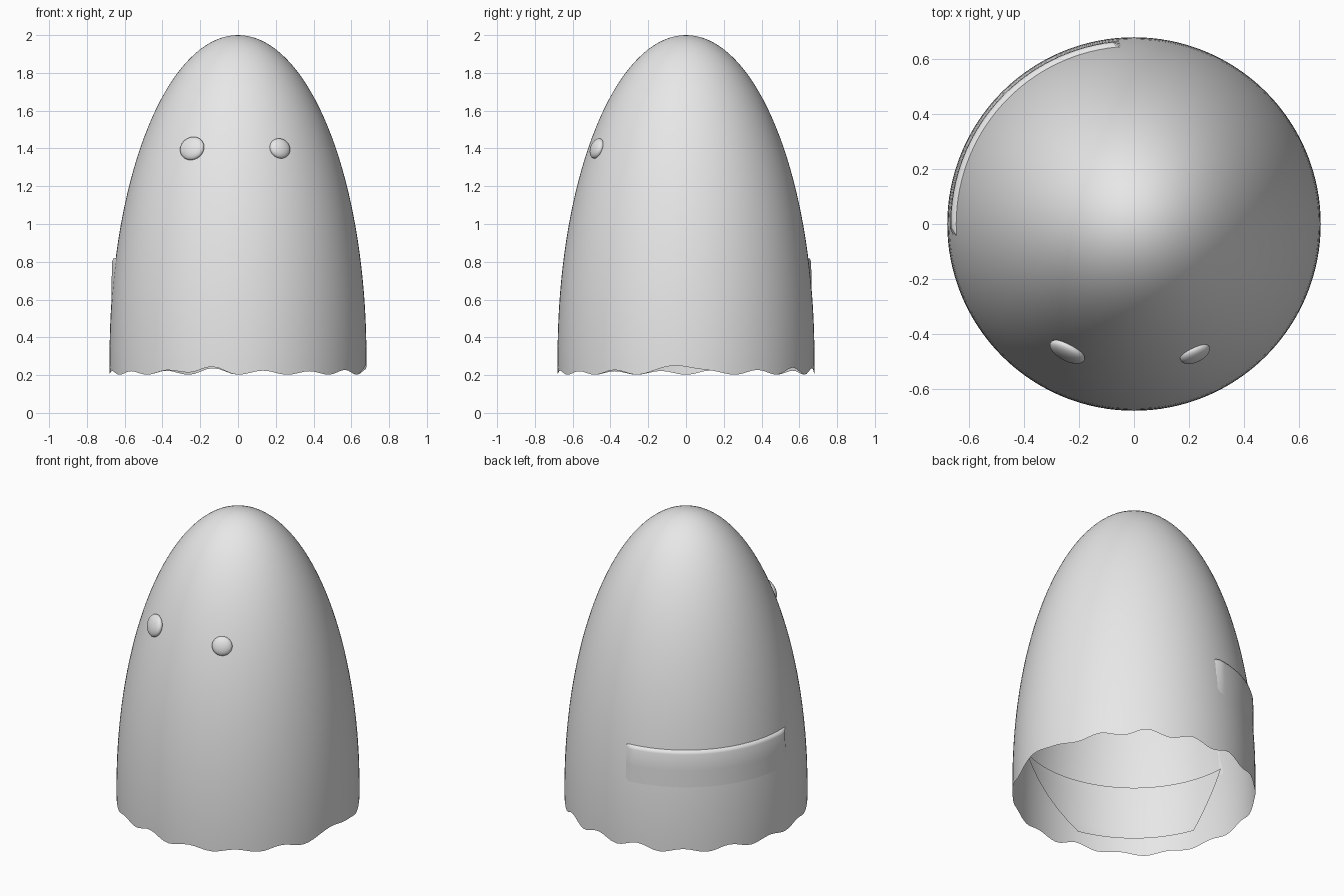
import bpy, bmesh, math, random
from mathutils import Matrix, Vector

if "Cube" in bpy.data.objects:
    bpy.data.objects.remove(bpy.data.objects["Cube"])

random.seed(4)
cloth = bpy.data.materials.new("pale_cloth")
cloth.diffuse_color = (0.8, 0.8, 0.8, 1)
cloth.use_nodes = True
cloth.node_tree.nodes["Principled BSDF"].inputs["Base Color"].default_value = cloth.diffuse_color

R, H, ZC = 0.68, 1.7, 0.3          # dome: half ellipsoid of height H above ZC


def radius(z):
    return R * math.sqrt(max(0.0, 1 - ((z - ZC) / H) ** 2))


def finish(name, bm):
    mesh = bpy.data.meshes.new(name)
    bm.to_mesh(mesh)
    bm.free()
    mesh.materials.append(cloth)
    for p in mesh.polygons:
        p.use_smooth = True
    ob = bpy.data.objects.new(name, mesh)
    bpy.context.collection.objects.link(ob)
    return ob


def grid(bm, rows, closed=False):
    n = len(rows[0])
    for a, b in zip(rows, rows[1:]):
        for i in range(n if closed else n - 1):
            j = (i + 1) % n
            bm.faces.new((a[i], a[j], b[j], b[i]))


def bump(deg, centre, width):
    d = (deg - centre + 180) % 360 - 180
    return math.exp(-(d / width) ** 2)


# Sheet: open dome with a wavy hem
WAVES = 16
amps = [random.uniform(0.008, 0.02) for _ in range(WAVES)]


def hem(deg):
    wave = amps[int(((deg + 90) % 360) / 360 * WAVES) % WAVES]
    z = 0.202 + wave * (1 - math.cos(math.radians((deg + 90) * WAVES)))
    return z + 0.045 * bump(deg, -2, 9) + 0.012 * bump(deg, 248, 10)


SEG, RINGS = 128, 36
bm = bmesh.new()
rows = []
for k in range(3):                 # skirt, from the hem up
    row = []
    for i in range(SEG):
        deg = 360 * i / SEG
        a = math.radians(deg)
        z0 = hem(deg)
        z = z0 + (0.34 - z0) * k / 3
        row.append(bm.verts.new((radius(z) * math.cos(a), radius(z) * math.sin(a), z)))
    rows.append(row)
start = math.asin((0.34 - ZC) / H)
for k in range(RINGS):             # dome
    t = start + (math.pi / 2 - start) * k / RINGS
    r, z = R * math.cos(t), ZC + H * math.sin(t)
    rows.append([bm.verts.new((r * math.cos(2 * math.pi * i / SEG),
                               r * math.sin(2 * math.pi * i / SEG), z))
                 for i in range(SEG)])
grid(bm, rows, True)
tip = bm.verts.new((0, 0, ZC + H))
for i in range(SEG):
    bm.faces.new((rows[-1][i], rows[-1][(i + 1) % SEG], tip))
finish("ghost_sheet", bm)


# Eyes: flattened balls set in the sheet
def eye(name, x, y, z, w, h, depth):
    bm = bmesh.new()
    bmesh.ops.create_uvsphere(bm, u_segments=32, v_segments=16, radius=1)
    normal = Vector((x / R ** 2, y / R ** 2, (z - ZC) / H ** 2))
    turn = normal.to_track_quat('-Y', 'Z').to_matrix().to_4x4()
    bm.transform(Matrix.Translation((x, y, z)) @ turn @ Matrix.Diagonal((w, depth, h, 1)))
    finish(name, bm)


eye("left_eye", -0.243, -0.465, 1.40, 0.070, 0.064, 0.028)
eye("right_eye", 0.222, -0.472, 1.40, 0.058, 0.055, 0.028)

# Fold: upright ledge standing just proud of the back left side
bm = bmesh.new()
rows = []
for r, z in ((0.670, 0.60), (0.669, 0.70), (0.667, 0.80), (0.660, 0.818), (0.640, 0.82)):
    row = []
    for i in range(33):
        a = math.radians(94 + 90 * i / 32)
        rr = r if 0 < i < 32 else min(r, radius(z) - 0.002)
        row.append(bm.verts.new((rr * math.cos(a), rr * math.sin(a), z)))
    rows.append(row)
grid(bm, rows)
finish("back_fold", bm)

# Lining: patch inside the front left wall, narrowing downwards
bm = bmesh.new()
rows = []
for k in range(7):
    f = k / 6
    z = 0.31 + 0.32 * f
    lo, hi = 200 - 18 * f, 258 + 38 * f
    row = []
    for i in range(33):
        a = math.radians(lo + (hi - lo) * i / 32)
        r = radius(z) - 0.012
        row.append(bm.verts.new((r * math.cos(a), r * math.sin(a), z)))
    rows.append(row)
grid(bm, rows)
finish("inner_lining", bm)
